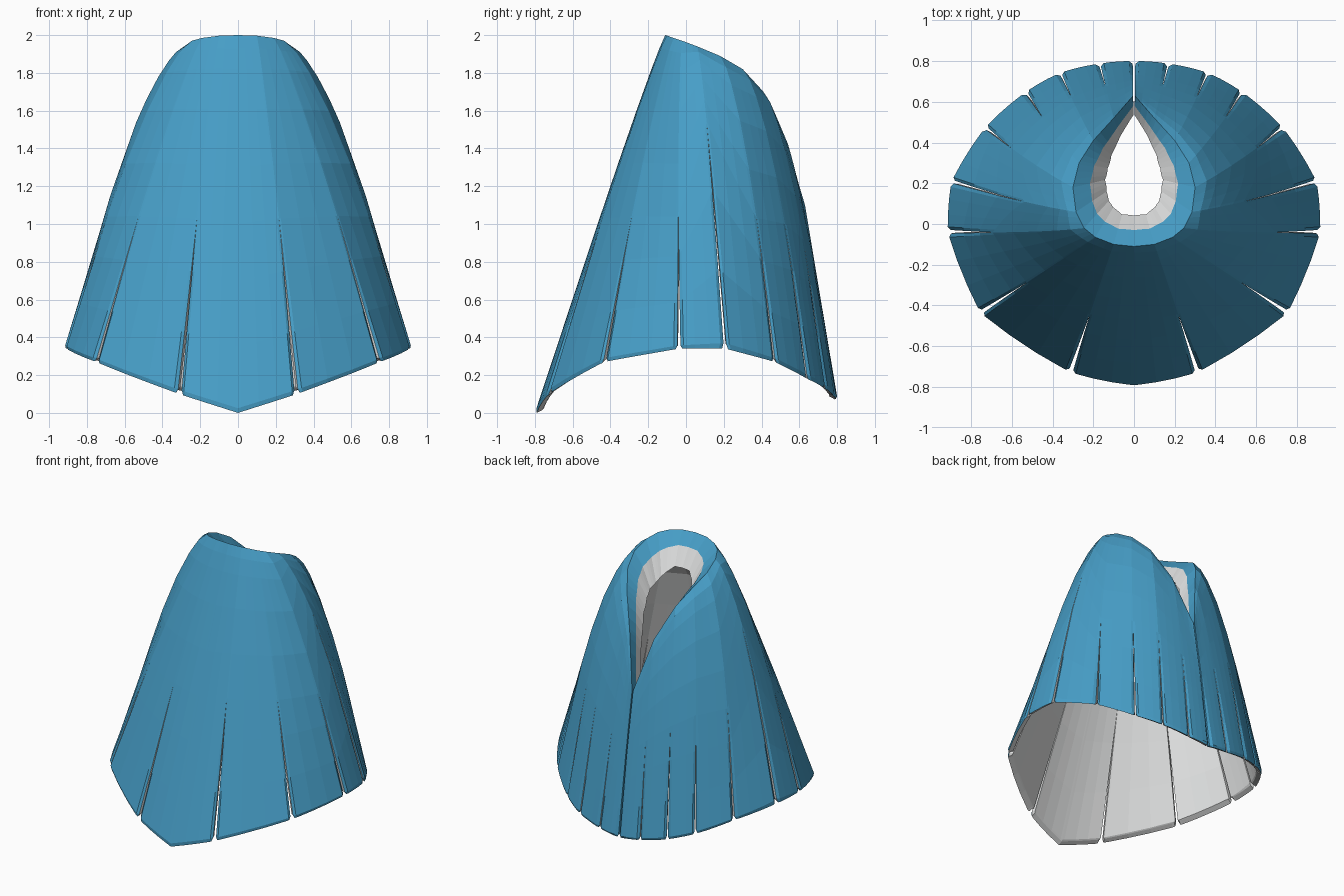
import bpy, bmesh, math
from mathutils import Vector

cube = bpy.data.objects.get("Cube")
if cube:
    bpy.data.objects.remove(cube)


def material(name, colour):
    mat = bpy.data.materials.new(name)
    mat.use_nodes = True
    mat.diffuse_color = (*colour, 1)
    mat.node_tree.nodes["Principled BSDF"].inputs["Base Color"].default_value = (*colour, 1)
    return mat


BLUE, LINING = 0, 1

# Seams from centre front to centre back: neck point, hem point, bulge, slit start, collar depth
SEAMS = [
    ((0, -.11, 2), (0, -.8, 0), .015, .5, .08),
    ((.1, -.1, 1.997), (.315, -.735, .1), .025, .51, .08),
    ((.19, -.065, 1.985), (.76, -.44, .27), .035, .55, .09),
    ((.245, -.02, 1.97), (.92, -.04, .34), .085, .57, .095),
    ((.285, .06, 1.94), (.905, .21, .34), .1, .25, .095),
    ((.3, .18, 1.89), (.735, .475, .27), .1, .53, .085),
    ((.27, .3, 1.82), (.535, .65, .18), .08, .5, .075),
    ((.2, .41, 1.7), (.365, .745, .13), .06, .5, .06),
    ((.1, .52, 1.47), (.17, .79, .09), .025, .5, .05),
    ((.004, .63, 1.1), (.004, .802, .07), 0, .45, .05),
]
LAST = len(SEAMS) - 1
UPPER = [0, .07, .18, .4, .7, 1]      # rows above the slit, as parts of its start
LOWER = [.3, .65, .975, 1]            # rows beside the slit
ROWS = len(UPPER) + len(LOWER)
SLIT_ROW = len(UPPER) - 1
THICK = .04
UP = Vector((0, 0, 1))


def outward(point, centre_y):
    d = Vector((point.x, point.y - centre_y, 0))
    return d.normalized()


def blend(a, b, s):
    return [Vector(p).lerp(Vector(q), s) for p, q in zip(a[:2], b[:2])] + \
           [p + (q - p) * s for p, q in zip(a[2:], b[2:])]


def cloth_point(a, b, s, row, width, edge):
    """Outer and inner point of one panel at cross position s and a row."""
    neck, hem, bulge, start, collar = blend(a, b, s)
    if row <= SLIT_ROW:
        u = UPPER[row] * start
    else:
        u = start + (1 - start) * LOWER[row - SLIT_ROW - 1]
    out = outward(hem, .1)
    puff = bulge * math.sin(math.pi * u ** .57) + .1 * width * u * s * (1 - s)
    surface = neck.lerp(hem, u) + out * puff
    ramp = max(0, (u - start) / (1 - start))
    chamfer = .014 * ramp if edge else 0
    if row == ROWS - 1:
        chamfer = max(chamfer, .01)
    outer = surface - out * chamfer
    # Folded collar at the neck, thin lining below it, hem cut square to the cloth
    fold = outward(neck, .25)
    if row == 0:
        inner = neck - (fold + UP) * collar
    elif row == 1:
        inner = neck - (fold * 1.9 + UP * 2.6) * collar
    elif row == 2:
        inner = surface - (out + UP) * collar
    else:
        inner = surface - out * THICK
        if row == ROWS - 1:
            inner.z += .015
    return outer, inner


def slit_gap(seam, row):
    """Half the slit width, narrower towards the back."""
    if seam == 0 or row <= SLIT_ROW:
        return 0
    gap = (.016 - .0014 * seam) * (row - SLIT_ROW) / len(LOWER)
    return gap + (.007 if row == ROWS - 1 else 0)


bm = bmesh.new()


def face(points, mat):
    f = bm.faces.new([bm.verts.new(p) for p in points])
    f.material_index = mat


# Panels between neighbouring seams, parted by slits in the lower half
for i in range(LAST):
    a, b = SEAMS[i], SEAMS[i + 1]
    width = (Vector(a[1]) - Vector(b[1])).length
    strip = .018 / width
    grid = []
    for row in range(ROWS):
        left = slit_gap(i, row) / width
        right = slit_gap(i + 1, row) / width
        cuts = [left, left + strip, .35, .65, 1 - right - strip, 1 - right]
        grid.append([cloth_point(a, b, s, row, width,
                                 (k == 0 and i > 0) or k == len(cuts) - 1)
                     for k, s in enumerate(cuts)])
    columns = len(grid[0])
    for r in range(ROWS - 1):
        for k in range(columns - 1):
            quad = [grid[r][k], grid[r + 1][k], grid[r + 1][k + 1], grid[r][k + 1]]
            face([p[0] for p in quad], BLUE)
            face([p[1] for p in reversed(quad)], LINING)
        # Slit walls, and the full-length opening at the back
        for k in (0, columns - 1):
            back = i + 1 == LAST and k > 0
            if back or (r >= SLIT_ROW and (i > 0 or k > 0)):
                p, q = grid[r][k], grid[r + 1][k]
                face([p[0], p[1], q[1], q[0]], BLUE if back else LINING)
    # Neck rim and hem rim
    for r, mat in ((0, BLUE), (ROWS - 1, LINING)):
        for k in range(columns - 1):
            p, q = grid[r][k], grid[r][k + 1]
            face([p[0], q[0], q[1], p[1]], mat)

# Mirror the half to the other side and weld
copy = bmesh.ops.duplicate(bm, geom=bm.verts[:] + bm.edges[:] + bm.faces[:])["geom"]
for v in copy:
    if isinstance(v, bmesh.types.BMVert):
        v.co.x = -v.co.x
bmesh.ops.remove_doubles(bm, verts=bm.verts[:], dist=.0005)
bmesh.ops.recalc_face_normals(bm, faces=bm.faces[:])

mesh = bpy.data.meshes.new("cape")
bm.to_mesh(mesh)
bm.free()
mesh.materials.append(material("blue cloth", (.062, .34, .57)))
mesh.materials.append(material("pale lining", (.76, .77, .77)))
cape = bpy.data.objects.new("cape", mesh)
bpy.context.collection.objects.link(cape)
